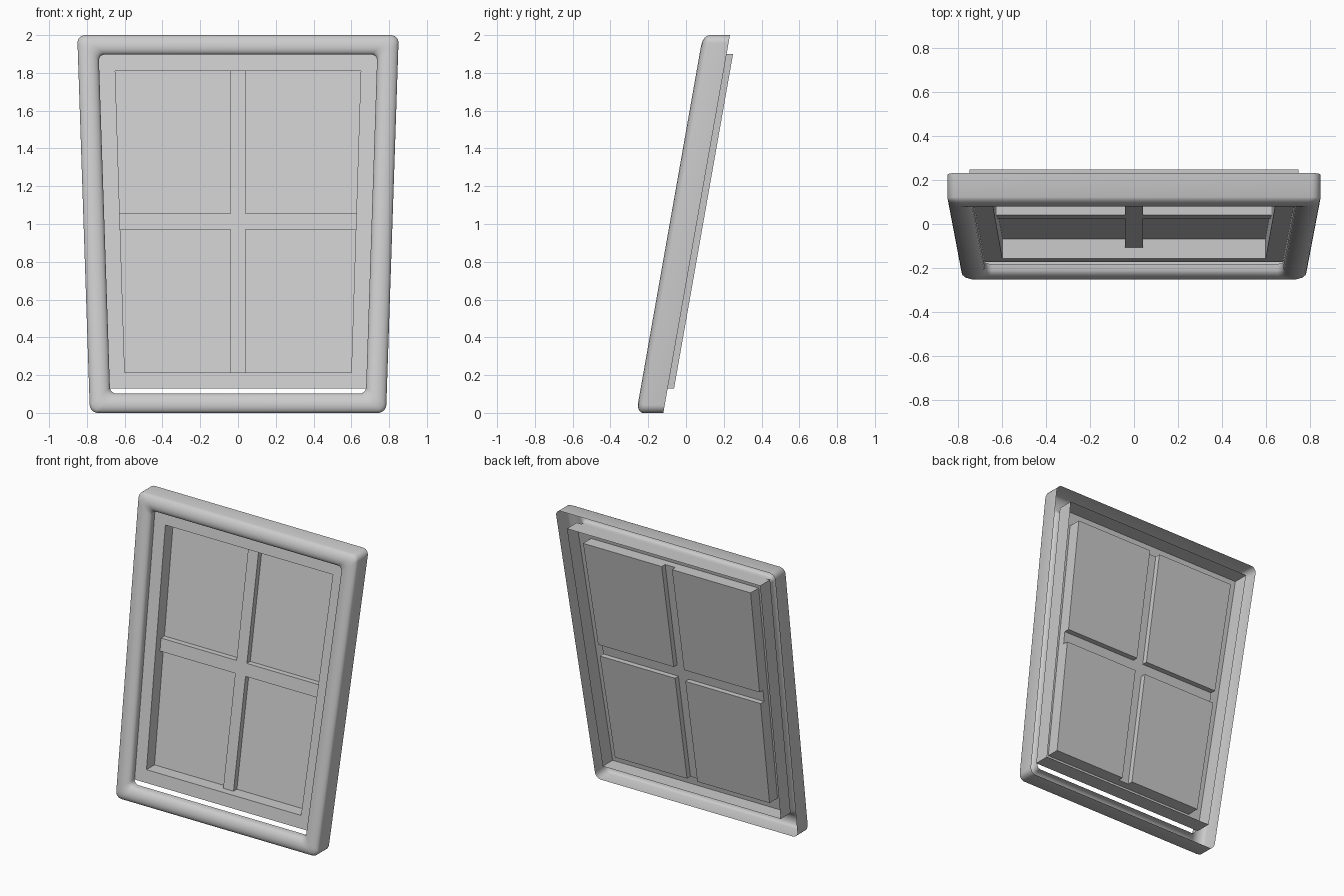
import bpy, bmesh, math

if "Cube" in bpy.data.objects:
    bpy.data.objects.remove(bpy.data.objects["Cube"])

LEAN = math.tan(math.radians(10))   # backward lean, as a shear
SLOPE = 0.0335                      # sideways flare per unit of height


def sheared(x, depth, z):
    return (x, depth + LEAN * z, z)


def trapezoid(base, slope, z0, z1):
    """Corners counter-clockwise seen from the front."""
    a, b = base + slope * z0, base + slope * z1
    return [(-a, z0), (a, z0), (b, z1), (-b, z1)]


def rounded(pts, radius, steps=6):
    """Replace every corner with a small arc-like curve."""
    out = []
    n = len(pts)
    for i, (x, z) in enumerate(pts):
        ends = []
        for qx, qz in (pts[i - 1], pts[(i + 1) % n]):
            length = math.hypot(qx - x, qz - z)
            ends.append((x + (qx - x) * radius / length, z + (qz - z) * radius / length))
        (ax, az), (bx, bz) = ends
        w = 0.7071
        for k in range(steps + 1):
            t = k / steps
            c0, c1, c2 = (1 - t) ** 2, 2 * t * (1 - t) * w, t * t
            s = c0 + c1 + c2
            out.append(((c0 * ax + c1 * x + c2 * bx) / s,
                        (c0 * az + c1 * z + c2 * bz) / s))
    return out


def ring(bm, pts, depth):
    return [bm.verts.new(sheared(x, depth, z)) for x, z in pts]


def band(bm, a, b):
    n = len(a)
    for i in range(n):
        j = (i + 1) % n
        bm.faces.new((a[i], a[j], b[j], b[i]))


def finish(bm, name):
    bmesh.ops.remove_doubles(bm, verts=bm.verts[:], dist=1e-5)
    mesh = bpy.data.meshes.new(name)
    bm.to_mesh(mesh)
    bm.free()
    ob = bpy.data.objects.new(name, mesh)
    bpy.context.collection.objects.link(ob)
    return ob


# Outer casing: hollow rounded moulding, open at the back (inset, depth)
profile = [(0, -.12), (0, -.23), (.004, -.241), (.014, -.251), (.030, -.259),
           (.052, -.263), (.074, -.259), (.090, -.251), (.099, -.241),
           (.103, -.23), (.103, -.20)]
bm = bmesh.new()
previous = None
for inset, depth in profile:
    outline = trapezoid(0.784 - 1.07 * inset, SLOPE, inset, 2 - inset)
    current = ring(bm, rounded(outline, 0.042 - 0.1 * inset), depth)
    if previous:
        band(bm, previous, current)
    previous = current
casing = finish(bm, "outer_casing")
bpy.context.view_layer.objects.active = casing
casing.select_set(True)
bpy.ops.object.shade_smooth_by_angle(angle=math.radians(40))

# Inner sash: outer wall, flat front face, recess wall
BACK, FRONT, BAR, PANE = -.086, -.196, -.145, -.107
Z0, Z1 = 0.215, 1.81
bm = bmesh.new()
outer = trapezoid(0.686, SLOPE, 0.13, 1.9)
inner = trapezoid(0.593, 0.0315, Z0, Z1)
rings = [ring(bm, outer, BACK), ring(bm, outer, FRONT),
         ring(bm, inner, FRONT), ring(bm, inner, BAR)]
for a, b in zip(rings, rings[1:]):
    band(bm, a, b)
finish(bm, "inner_sash")

# Glazing: crossed bars with four panes set behind them
bars, panes = bmesh.new(), bmesh.new()
rows = [Z0, 0.97, 1.055, Z1]


def columns(z):
    w = 0.593 + 0.0315 * z
    return [-w, -0.04, 0.04, w]


for r in range(3):
    lo, hi = columns(rows[r]), columns(rows[r + 1])
    for c in range(3):
        cell = [(lo[c], rows[r]), (lo[c + 1], rows[r]),
                (hi[c + 1], rows[r + 1]), (hi[c], rows[r + 1])]
        edge = ring(bars, cell, BAR)
        if r != 1 and c != 1:
            band(bars, edge, ring(bars, cell, PANE))
            panes.faces.new(ring(panes, cell, PANE))
        else:
            bars.faces.new(edge)
finish(bars, "glazing_bars")
finish(panes, "window_panes")
